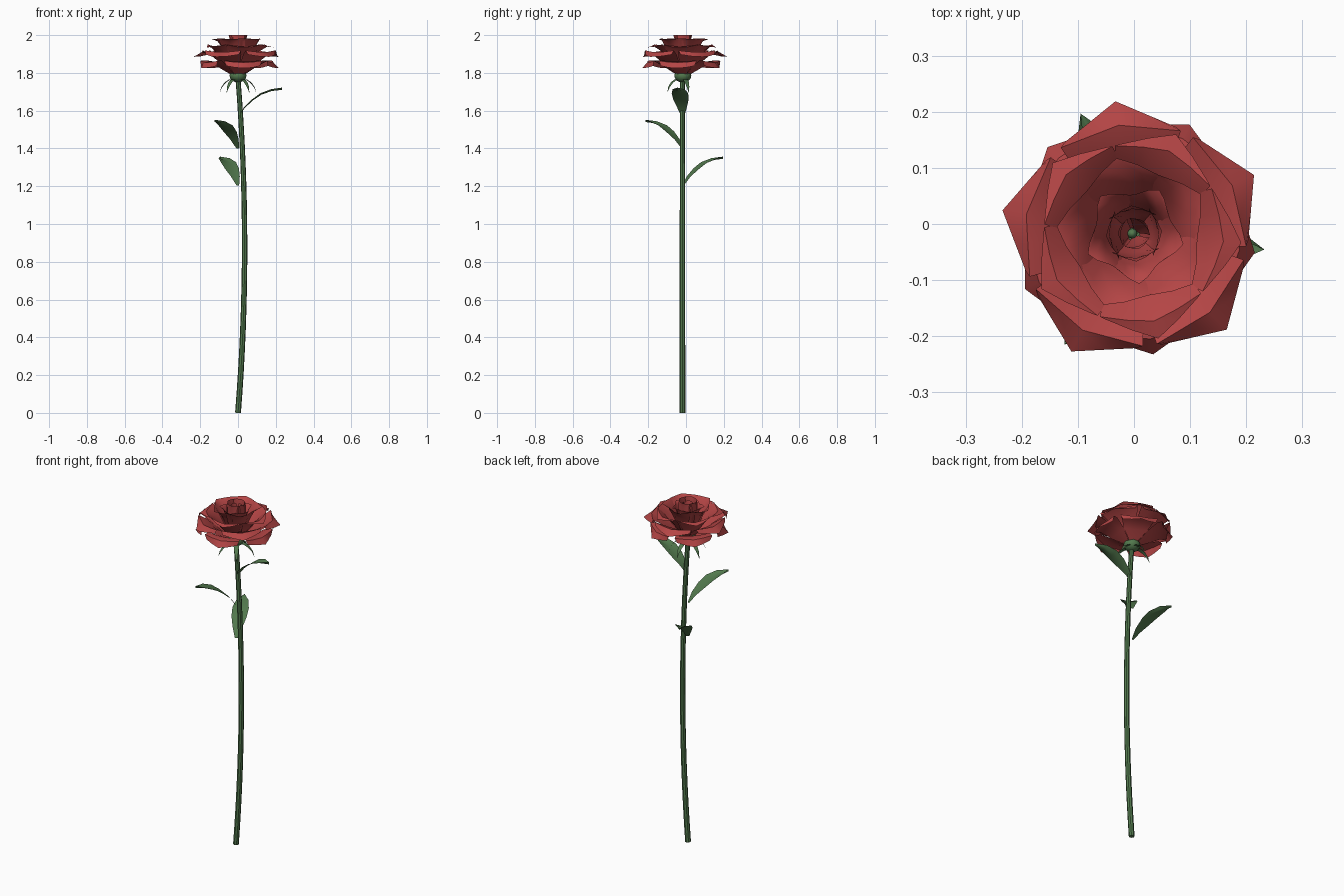
import bpy
import bmesh
from math import radians, cos, sin

if "Cube" in bpy.data.objects:
    bpy.data.objects.remove(bpy.data.objects["Cube"])


def material(name, rgb):
    m = bpy.data.materials.new(name)
    m.diffuse_color = (*rgb, 1)
    m.use_nodes = True
    m.node_tree.nodes["Principled BSDF"].inputs["Base Color"].default_value = m.diffuse_color
    return m


RED = material("petal_red", (0.46, 0.06, 0.06))
GREEN = material("leaf_green", (0.085, 0.19, 0.075))
CY = -0.017  # y of the flower axis


def finish(obj, mat):
    obj.data.materials.clear()
    obj.data.materials.append(mat)
    bpy.ops.object.select_all(action='DESELECT')
    obj.select_set(True)
    bpy.context.view_layer.objects.active = obj
    bpy.ops.object.shade_smooth_by_angle(angle=radians(40))


def add_sheet(bm, angle, profile, widths, cup, inward, recede, base_z=0.0):
    """Blade along a radial (r, z) profile; cup lifts, inward wraps, recede points the tip."""
    a = radians(angle)
    cols = (-1, -0.5, 0, 0.5, 1)
    n = len(profile) - 1
    rows = []
    for i, ((r, z), w) in enumerate(zip(profile, widths)):
        t = i / n
        row = []
        for s in cols:
            rr = r - inward * s * s * min(1, 2 * t) - recede * abs(s) * t ** 3
            zz = base_z + z + cup * s * s * t
            row.append(bm.verts.new((rr * cos(a) - w * s * sin(a),
                                     CY + rr * sin(a) + w * s * cos(a), zz)))
        rows.append(row)
    for lo, hi in zip(rows, rows[1:]):
        for j in range(len(cols) - 1):
            bm.faces.new((lo[j], hi[j], hi[j + 1], lo[j + 1]))


def blades(name, angles, profile, widths, mat, cup=0, inward=0, recede=0, base_z=0):
    bm = bmesh.new()
    for a in angles:
        add_sheet(bm, a, profile, widths, cup, inward, recede, base_z)
    bmesh.ops.remove_doubles(bm, verts=bm.verts, dist=0.0005)
    me = bpy.data.meshes.new(name)
    bm.to_mesh(me)
    bm.free()
    obj = bpy.data.objects.new(name, me)
    bpy.context.collection.objects.link(obj)
    finish(obj, mat)


def ball(name, loc, scale):
    bpy.ops.mesh.primitive_uv_sphere_add(segments=12, ring_count=8, radius=1, location=loc)
    obj = bpy.context.object
    obj.name = name
    obj.scale = scale
    finish(obj, GREEN)


def ring(start, count):
    return [start + 360 * k / count for k in range(count)]


# Stem: gently bowed tube
cu = bpy.data.curves.new("stem", 'CURVE')
cu.dimensions = '3D'
cu.bevel_depth = 0.0155
cu.bevel_resolution = 2
cu.use_fill_caps = True
sp = cu.splines.new('POLY')
N = 16
sp.points.add(N)
for i in range(N + 1):
    t = i / N
    sp.points[i].co = (0.14 * t * (1 - t), CY - 0.002, 1.77 * t, 1)
    sp.points[i].radius = 1.0 - 0.15 * t
stem = bpy.data.objects.new("stem", cu)
bpy.context.collection.objects.link(stem)
bpy.context.view_layer.objects.active = stem
stem.select_set(True)
bpy.ops.object.convert(target='MESH')
finish(bpy.context.object, GREEN)

# Calyx and flower centre
ball("calyx", (0, CY, 1.785), (0.045, 0.045, 0.036))
ball("flower_centre", (-0.003, CY, 1.95), (0.009, 0.009, 0.012))

# Sepals curling down under the flower
blades("sepals", ring(18, 5),
       [(0.02, 1.765), (0.045, 1.765), (0.07, 1.75), (0.09, 1.725), (0.102, 1.695)],
       [0.012, 0.014, 0.012, 0.007, 0.0], GREEN)

# Petal layers from outside in
blades("petals_outer_low", ring(63, 5),
       [(0.03, 1.79), (0.09, 1.83), (0.15, 1.86), (0.19, 1.855), (0.218, 1.825)],
       [0.02, 0.065, 0.09, 0.102, 0.09], RED, cup=0.012, recede=0.045)
blades("petals_outer_high", ring(26, 5),
       [(0.03, 1.80), (0.08, 1.845), (0.14, 1.89), (0.195, 1.91), (0.238, 1.885)],
       [0.02, 0.06, 0.09, 0.108, 0.1], RED, cup=0.012, recede=0.06)
blades("petals_middle", ring(67, 5),
       [(0.025, 1.80), (0.07, 1.86), (0.115, 1.915), (0.16, 1.942), (0.192, 1.935)],
       [0.02, 0.055, 0.08, 0.092, 0.085], RED, cup=0.012, inward=0.01, recede=0.045)
blades("petals_inner", ring(31, 5),
       [(0.02, 1.80), (0.05, 1.87), (0.08, 1.93), (0.11, 1.968), (0.138, 1.978)],
       [0.015, 0.045, 0.065, 0.075, 0.065], RED, cup=0.005, inward=0.015, recede=0.03)
blades("petals_heart", ring(60, 5),
       [(0.015, 1.81), (0.04, 1.87), (0.056, 1.93), (0.072, 1.963), (0.09, 1.97)],
       [0.01, 0.032, 0.043, 0.045, 0.032], RED, inward=0.015, recede=0.012)
blades("petals_bud", ring(5, 4),
       [(0.01, 1.82), (0.034, 1.88), (0.042, 1.94), (0.044, 1.98), (0.05, 2.0)],
       [0.01, 0.032, 0.042, 0.042, 0.036], RED, inward=0.01, recede=0.008)
blades("petals_bud_core", ring(50, 3),
       [(0.006, 1.83), (0.018, 1.89), (0.024, 1.94), (0.024, 1.97), (0.028, 1.985)],
       [0.006, 0.018, 0.024, 0.024, 0.018], RED, inward=0.008)

# Three arching leaves
leaf_profile = [(0.003, 0), (0.035, 0.045), (0.08, 0.085), (0.125, 0.115),
                (0.18, 0.134), (0.234, 0.14)]
leaf_widths = [0.008, 0.026, 0.041, 0.044, 0.032, 0.0]
for name, angle, z in (("leaf_upper", -7, 1.57), ("leaf_middle", 238, 1.40),
                       ("leaf_lower", 114, 1.205)):
    blades(name, [angle], leaf_profile, leaf_widths, GREEN, cup=0.012, base_z=z)
